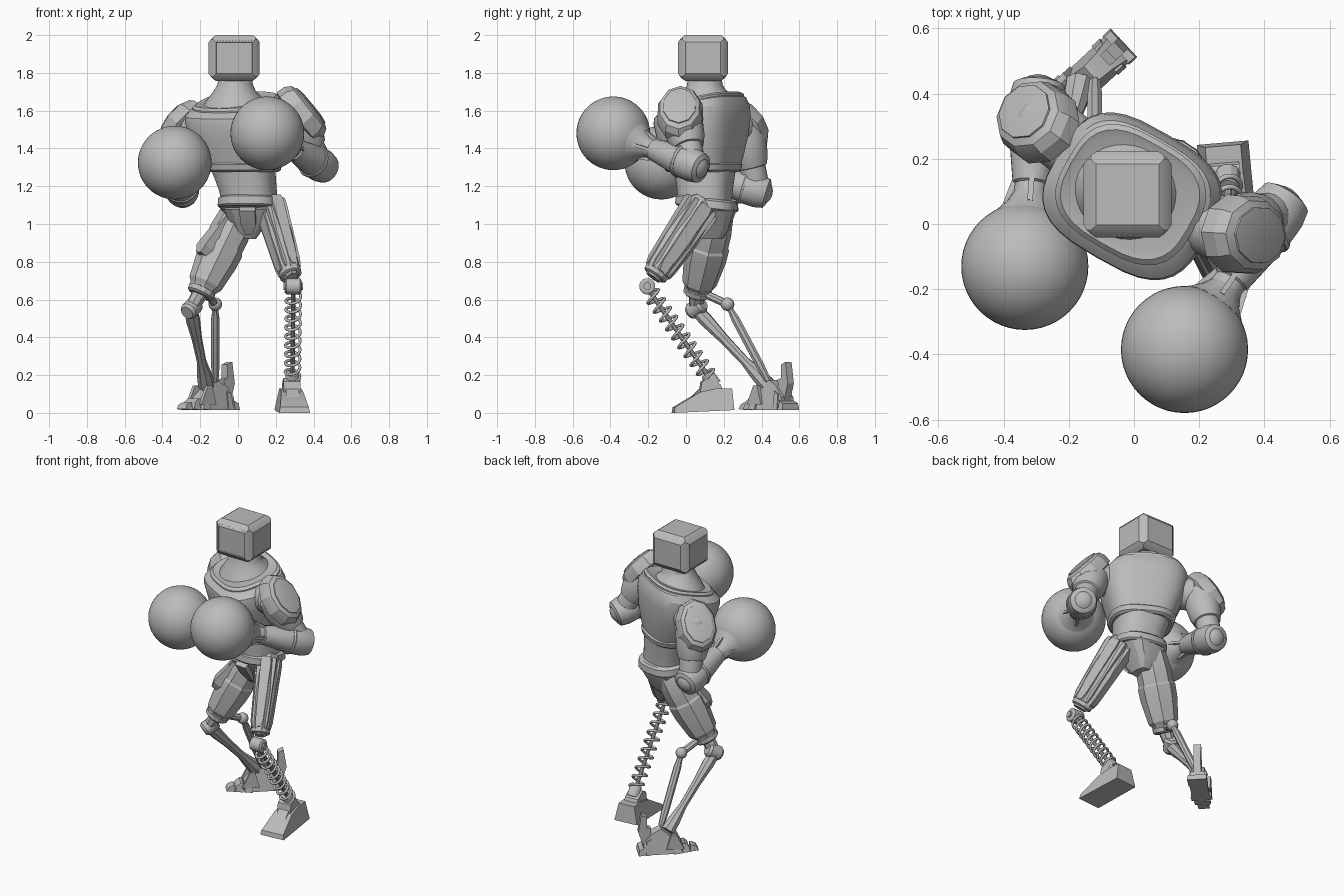
import bpy, bmesh, math
from math import cos, sin, pi, radians
from mathutils import Vector, Matrix

if "Cube" in bpy.data.objects:
    bpy.data.objects.remove(bpy.data.objects["Cube"])

grey = bpy.data.materials.new("plain grey")
grey.use_nodes = True
grey.diffuse_color = (0.5, 0.5, 0.5, 1)
grey.node_tree.nodes["Principled BSDF"].inputs["Base Color"].default_value = (0.5, 0.5, 0.5, 1)
made = []


def finish(name, bm):
    bmesh.ops.recalc_face_normals(bm, faces=bm.faces)
    mesh = bpy.data.meshes.new(name)
    bm.to_mesh(mesh)
    bm.free()
    mesh.materials.append(grey)
    ob = bpy.data.objects.new(name, mesh)
    bpy.context.collection.objects.link(ob)
    made.append(ob)


def skin(name, rings):
    """Joins rings of points with quads and caps the ends."""
    bm = bmesh.new()
    rows = [[bm.verts.new(p) for p in ring] for ring in rings]
    n = len(rows[0])
    for low, high in zip(rows, rows[1:]):
        for i in range(n):
            j = (i + 1) % n
            bm.faces.new((low[i], low[j], high[j], high[i]))
    bm.faces.new(rows[0])
    bm.faces.new(rows[-1])
    finish(name, bm)


def frame(a, b):
    a, b = Vector(a), Vector(b)
    q = (b - a).to_track_quat('Z', 'Y')
    return Matrix.Translation(a) @ q.to_matrix().to_4x4(), (b - a).length


def tube(name, a, b, profile, sides=16, sx=1, sy=1):
    """Turned part from a to b; profile holds (fraction along, radius)."""
    m, length = frame(a, b)
    rings = []
    for t, r in profile:
        rings.append([m @ Vector((r * sx * cos(2 * pi * (i + .5) / sides),
                                  r * sy * sin(2 * pi * (i + .5) / sides), t * length))
                      for i in range(sides)])
    skin(name, rings)


def body(name, sections, yaw, power=2.5, sides=32):
    """Stacked rounded sections (x, y, z, half width, half depth, rise to the back)."""
    turn = Matrix.Rotation(radians(yaw), 3, 'Z')
    rings = []
    for x, y, z, a, b, rise in sections:
        ring = []
        for i in range(sides):
            c, s = cos(2 * pi * i / sides), sin(2 * pi * i / sides)
            p = Vector((a * math.copysign(abs(c) ** (2 / power), c),
                        b * math.copysign(abs(s) ** (2 / power), s), 0))
            p.z = rise * p.y
            ring.append(turn @ p + Vector((x, y, z)))
        rings.append(ring)
    skin(name, rings)


def prism(name, outline, width, place, yaw, taper=0, shift=0):
    """Side outline (forward, up) given a width that may narrow with height."""
    m = Matrix.Translation(place) @ Matrix.Rotation(radians(yaw), 4, 'Z')
    skin(name, [[m @ Vector((shift + s * width / 2 * (1 - taper * z), -f, z))
                 for f, z in outline] for s in (-1, 1)])


def ball(name, c, r, seg=32):
    bm = bmesh.new()
    bmesh.ops.create_uvsphere(bm, u_segments=seg, v_segments=seg // 2, radius=r,
                              matrix=Matrix.Translation(c))
    finish(name, bm)


# Head: chamfered box with raised bevelled panels, framed screen in front
bm = bmesh.new()
bmesh.ops.create_cube(bm, size=1, matrix=Matrix.Translation((-.02, .09, 1.879))
                      @ Matrix.Diagonal((.248, .242, .222, 1)))
bmesh.ops.bevel(bm, geom=bm.edges[:], offset=.012, segments=1, affect='EDGES')
for f in [f for f in bm.faces if f.calc_area() > .02]:
    bmesh.ops.inset_individual(bm, faces=[f], thickness=.022, depth=.011)
    if f.normal.y < -.9:
        bmesh.ops.inset_individual(bm, faces=[f], thickness=.003, depth=-.006)
finish("head", bm)
for i in range(12):
    ball("head_rivet", (-.11 + i * .0165, -.032, 1.972), .004, 6)

# Torso: neck, chest, collar, hem, waist
body("neck", [(-.02, .1, 1.6, .19, .17, .25), (-.02, .1, 1.66, .15, .14, .2),
              (-.02, .1, 1.7, .115, .11, .1), (-.015, .1, 1.735, .095, .095, 0),
              (-.015, .1, 1.79, .085, .085, 0)], -20, 2)
body("chest", [(.02, .09, 1.29, .183, .17, 0), (.013, .088, 1.36, .21, .188, 0),
               (.003, .087, 1.46, .243, .207, .04), (-.005, .085, 1.55, .262, .218, .1),
               (-.008, .085, 1.595, .258, .214, .18), (-.01, .09, 1.63, .232, .193, .24),
               (-.015, .095, 1.65, .19, .16, .26)], -30, 3.1)
body("collar", [(-.01, .09, 1.62, .22, .185, .26), (-.01, .09, 1.645, .222, .187, .26),
                (-.012, .09, 1.657, .205, .172, .26), (-.015, .092, 1.65, .18, .15, .26)],
     -30, 2.9)
body("chest_hem", [(.02, .09, 1.275, .18, .168, 0), (.02, .09, 1.285, .193, .181, 0),
                   (.018, .09, 1.315, .204, .188, 0), (.018, .09, 1.325, .193, .176, 0)],
     -30, 2.8)
body("waist", [(.06, .1, 1.12, .145, .14, 0), (.052, .1, 1.18, .15, .143, 0),
               (.025, .1, 1.3, .168, .16, 0)], -15)

# Hips
body("belt", [(.06, .11, 1.08, .155, .155, -.12), (.06, .11, 1.09, .165, .165, -.12),
              (.06, .11, 1.13, .162, .162, -.12), (.06, .11, 1.14, .145, .15, -.12)],
     -10, 2.6, 20)
body("pelvis", [(.05, .13, .92, .045, .06, 0), (.05, .13, .97, .08, .1, 0),
                (.06, .12, 1.08, .15, .15, 0)], 0, 3, 12)
tube("front_flap", (.05, -.03, 1.08), (.06, .05, .95),
     [(0, .06), (.6, .055), (1, .03)], 4, 1, .5)

# Boxing arms: shoulder pad, upper arm, elbow, forearm and round glove
arms = {"left": ((.3, -.03, 1.57), (.44, .04, 1.31), (.155, -.385, 1.48),
                 (.305, -.03, 1.56), (.378, -.034, 1.62)),
        "right": ((-.27, .3, 1.51), (-.295, .38, 1.175), (-.335, -.13, 1.325),
                  (-.27, .295, 1.485), (-.33, .34, 1.54))}
for side, (shoulder, elbow, glove, pad_in, pad_out) in arms.items():
    hub = Vector((-.01, .1, 1.52))
    tube(side + "_shoulder_joint", hub.lerp(Vector(shoulder), .5), shoulder,
         [(0, .1), (.75, .1), (.8, .085), (1, .085)], 20)
    tube(side + "_upper_arm", shoulder, elbow,
         [(-.22, .06), (-.1, .095), (.15, .11), (.45, .1), (.62, .083),
          (.63, .072), (.8, .07), (1, .065)], 20)
    tube(side + "_shoulder_pad", pad_in, pad_out,
         [(0, .115), (.1, .132), (.6, .13), (.95, .115), (1.1, .09)], 10, .95, 1.28)
    tube(side + "_pad_face", pad_in, pad_out,
         [(.9, .1), (1.14, .098), (1.2, .07)], 10, .9, 1.22)
    ball(side + "_elbow", elbow, .08, 20)
    tube(side + "_forearm", elbow, glove,
         [(-.11, .06), (-.09, .08), (.0, .09), (.12, .088), (.4, .066),
          (.5, .058), (.51, .05), (.56, .052), (.62, .07), (.7, .11)], 20)
    tube(side + "_forearm_band", elbow, glove, [(.13, .09), (.15, .094), (.17, .09)], 20)
    # ridges where the wrist meets the glove
    m, length = frame(elbow, glove)
    for k in range(4):
        d = Matrix.Rotation(k * pi / 2, 4, 'Z')
        tube(side + "_wrist_ridge", m @ d @ Vector((.05, 0, .48 * length)),
             m @ d @ Vector((.076, 0, .65 * length)), [(0, .012), (1, .012)], 4)
    ball(side + "_glove", glove, .195, 48)

# Left thigh: angular shell with broad plates and corner bars, tapering to the knee
hip, knee = Vector((.165, .1, 1.12)), Vector((.297, -.205, .67))
tube("left_thigh", hip, knee, [(0, .065), (.05, .085), (.45, .09), (.8, .074),
                               (.86, .062), (.9, .04)], 8, .8, 1.08)
m, length = frame(hip, knee)
for k in range(8):
    c, s = cos(k * pi / 4), sin(k * pi / 4)
    wide = ((.45, 1.4), (.5, .5), (1.2, .5), (.5, .5))[k % 4]
    tube("left_thigh_plate", m @ Vector((.064 * c, .088 * s, .05 * length)),
         m @ Vector((.054 * c, .072 * s, .82 * length)),
         [(0, .03), (.08, .038), (.9, .028), (1, .014)], 4, *wide)
tube("left_thigh_cuff", hip, knee, [(.82, .06), (.83, .07), (.87, .068), (.88, .056)], 12, .85)
tube("left_knee", (.25, -.205, .67), (.335, -.205, .67),
     [(0, .033), (.08, .043), (.92, .043), (1, .033)], 16)
tube("left_knee_pin", (.24, -.205, .67), (.345, -.205, .67), [(0, .02), (1, .02)], 12)

# Left shin: coil spring round a thin rod
top, ankle = Vector((.293, -.19, .64)), Vector((.288, .135, .17))
m, length = frame(top, ankle)
turns, steps = 10, 20
curve = bpy.data.curves.new("left_spring", 'CURVE')
curve.dimensions = '3D'
curve.bevel_depth = .008
curve.bevel_resolution = 2
spline = curve.splines.new('POLY')
spline.points.add(turns * steps)
for i, p in enumerate(spline.points):
    t = 2 * pi * i / steps
    p.co = (*(m @ Vector((.039 * cos(t), .043 * sin(t), length * i / (turns * steps)))), 1)
curve.materials.append(grey)
spring = bpy.data.objects.new("left_spring", curve)
bpy.context.collection.objects.link(spring)
tube("left_spring_rod", top, ankle, [(-.05, .012), (1.05, .012)], 10)
tube("left_spring_seat", top, ankle, [(.92, .03), (.95, .038), (1.05, .04)], 12)

# Left foot: wedge shoe with ankle block
prism("left_foot", [(.17, 0), (.165, .03), (.03, .11), (-.06, .13), (-.14, .13),
                    (-.15, .015)], .165, (.285, .1, 0), 5, 2.6)
prism("left_foot_ridge", [(.13, .03), (.03, .125), (-.02, .145), (-.02, .03)], .07,
      (.285, .1, 0), 5)
prism("left_ankle", [(.03, .1), (.02, .165), (-.02, .185), (-.08, .15), (-.1, .1)], .09,
      (.285, .1, 0), 5)

# Right thigh: two overlapping shells, hip plate and a knee ring
hip, knee = Vector((.02, .165, 1.09)), Vector((-.195, .06, .64))
tube("right_thigh", hip, knee, [(-.06, .06), (.06, .095), (.3, .108), (.5, .107),
                                (.8, .088), (1, .07)], 8)
tube("right_thigh_guard", hip, knee, [(.42, .1), (.47, .115), (.62, .113), (.9, .092),
                                      (.95, .074)], 8)
tube("right_hip_plate", hip + Vector((-.06, -.05, -.04)), knee + Vector((0, -.03, .2)),
     [(0, .03), (.1, .06), (.85, .07), (1, .04)], 4, 1, .7)
tube("right_knee_ring", hip, knee, [(.95, .06), (.97, .076), (1.02, .074), (1.04, .06)], 12)

# Right shin: two bars with knobs
joint, knob, ankle = Vector((-.25, .05, .55)), Vector((-.12, .22, .575)), Vector((-.17, .42, .16))
tube("right_knee_link", knee, joint, [(-.2, .045), (.6, .04), (1, .035)], 8)
tube("right_knee", joint + Vector((-.02, -.03, -.02)), joint + Vector((.03, .04, .03)),
     [(0, .035), (.15, .046), (.85, .046), (1, .035)], 16)
tube("right_shin", joint, ankle, [(0, .034), (.15, .038), (.4, .028), (.7, .025), (.9, .04),
                                  (1.03, .045)], 8)
tube("right_link", knee + Vector((.03, .04, -.01)), knob, [(0, .022), (1, .022)], 8)
ball("right_link_knob", knob, .036, 16)
tube("right_calf_bar", knob, (-.12, .435, .17),
     [(0, .018), (.1, .018), (.2, .024), (.8, .024), (1, .018)], 8)

# Right foot: bands narrowing towards the toe, side flanges and upright heel spur
spot, yaw = (-.155, .44, .015), -47
prism("right_foot", [(.09, 0), (.09, .05), (.04, .1), (-.03, .16), (-.09, .13),
                     (-.14, .07), (-.14, 0)], .11, spot, yaw, 2.8)
for front, width, height in ((.2, .07, .04), (.15, .1, .06), (.095, .13, .085)):
    prism("right_toe_band", [(front, .005), (front - .012, height * .7), (front - .035, height),
                             (front - .05, height), (front - .05, 0)], width, spot, yaw, 3)
for k in (-1, 1):
    prism("right_foot_flange", [(.11, .03), (.06, .13), (.03, .13), (.0, .03)], .02,
          spot, yaw, 0, .05 * k)
for back, height in ((-.09, .1), (-.135, .05)):
    prism("right_heel_band", [(back, 0), (back, height), (back - .03, height - .015),
                              (back - .035, 0)], .12, spot, yaw, 2)
prism("right_heel_spur", [(-.1, .05), (-.09, .16), (-.115, .17), (-.115, .24), (-.15, .255),
                          (-.168, .14), (-.14, .05)], .045, spot, yaw)

# Smooth shading with crisp edges
for ob in bpy.context.selected_objects:
    ob.select_set(False)
for ob in made:
    ob.select_set(True)
bpy.context.view_layer.objects.active = made[0]
bpy.ops.object.shade_smooth_by_angle(angle=radians(24))
